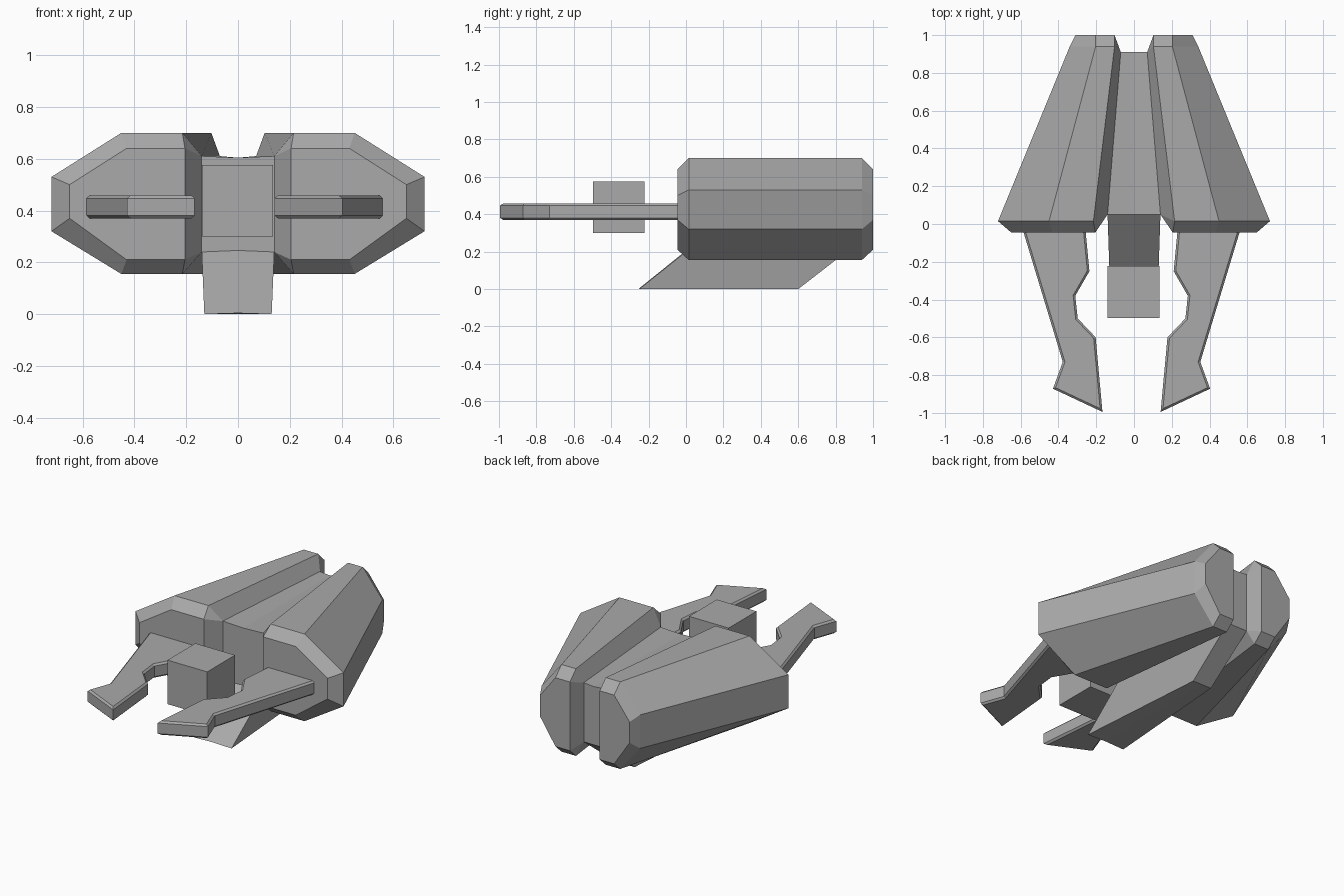
import bpy, bmesh
from mathutils import Vector

if "Cube" in bpy.data.objects:
    bpy.data.objects.remove(bpy.data.objects["Cube"])

grey = bpy.data.materials.new("hull grey")
grey.diffuse_color = (0.4, 0.4, 0.4, 1)
grey.use_nodes = True
grey.node_tree.nodes["Principled BSDF"].inputs["Base Color"].default_value = grey.diffuse_color


def finish(name, bm):
    bmesh.ops.remove_doubles(bm, verts=bm.verts, dist=0.0005)
    bmesh.ops.recalc_face_normals(bm, faces=bm.faces)
    mesh = bpy.data.meshes.new(name)
    bm.to_mesh(mesh)
    bm.free()
    mesh.materials.append(grey)
    ob = bpy.data.objects.new(name, mesh)
    bpy.context.collection.objects.link(ob)
    return ob


def face(bm, pts):
    # add a polygon, dropping corners that coincide
    clean = [p for i, p in enumerate(pts) if (Vector(p) - Vector(pts[i - 1])).length > 1e-5]
    bm.faces.new([bm.verts.new(p) for p in clean])


def pod_ring(y, xs, zs, inner_x, inner_y, inner_z):
    # six outer corners followed by two corners on the inner wall
    xi, xm, xo = xs
    z_top, z_up, z_low, z_bot = zs
    outer = [(xi, y, z_top), (xm, y, z_top), (xo, y, z_up),
             (xo, y, z_low), (xm, y, z_bot), (xi, y, z_bot)]
    return outer + [(inner_x, inner_y, inner_z[0]), (inner_x, inner_y, inner_z[1])][::-1]


# hull: two tapered pods with chamfered ends, joined by a waist and a raked keel
CAP_Z, BODY_Z = (0.64, 0.50, 0.37, 0.21), (0.70, 0.53, 0.32, 0.155)
INNER_Z = (0.61, 0.24)
rings = [
    pod_ring(-0.045, (0.205, 0.43, 0.65), CAP_Z, 0.205, -0.045, (0.64, 0.21)),
    pod_ring(0.015, (0.215, 0.45, 0.72), BODY_Z, 0.14, 0.05, INNER_Z),
    pod_ring(0.94, (0.103, 0.203, 0.34), BODY_Z, 0.07, 0.91, INNER_Z),
    pod_ring(1.0, (0.103, 0.203, 0.31), CAP_Z, 0.103, 1.0, (0.64, 0.21)),
]
bm = bmesh.new()
for r, (a, b) in enumerate(zip(rings, rings[1:])):
    for i in range(8):
        j = (i + 1) % 8
        if r == 1 and i == 6:
            continue  # the waist fills this opening
        face(bm, [a[i], a[j], b[j], b[i]])
face(bm, rings[0][:6])
face(bm, rings[-1][:6])

# waist and keel strip, from the outer edge to the centre line
front_top, front_low = rings[1][7], rings[1][6]
back_top, back_low = rings[2][7], rings[2][6]
keel_front, keel_back = (0.13, -0.25, 0), (0.065, 0.6, 0)
loop = [front_top, front_low, keel_front, keel_back, back_low, back_top]
dip = [-0.006, 0.006, 0.004, 0.0, 0.0, -0.006]
mid = [(0, p[1], p[2] + d) for p, d in zip(loop, dip)]
for i in range(6):
    j = (i + 1) % 6
    face(bm, [loop[i], loop[j], mid[j], mid[i]])
face(bm, [front_low, keel_front, keel_back, back_low])

# mirror the half hull
copy = bmesh.ops.duplicate(bm, geom=bm.verts[:] + bm.edges[:] + bm.faces[:])
for v in copy["geom"]:
    if isinstance(v, bmesh.types.BMVert):
        v.co.x = -v.co.x
finish("hull", bm)

# claws: flat plates with a small chamfer on the rims
CLAW = [(0.573, 0.0), (0.573, -0.04), (0.364, -0.73), (0.416, -0.872), (0.154, -0.995),
        (0.19, -0.60), (0.285, -0.50), (0.298, -0.38), (0.223, -0.25), (0.243, -0.04),
        (0.243, 0.0)]
for side, name in ((1, "right_claw"), (-1, "left_claw")):
    bm = bmesh.new()
    base = bm.faces.new([bm.verts.new((side * x - 0.013, y, 0.37)) for x, y in CLAW])
    top = bmesh.ops.extrude_face_region(bm, geom=[base])["geom"]
    for v in top:
        if isinstance(v, bmesh.types.BMVert):
            v.co.z = 0.458
    bmesh.ops.recalc_face_normals(bm, faces=bm.faces)
    rims = [e for e in bm.edges if abs(e.verts[0].co.z - e.verts[1].co.z) < 1e-5]
    bmesh.ops.bevel(bm, geom=rims, offset=0.011, segments=1, affect='EDGES')
    finish(name, bm)

# floating block between the claws
bm = bmesh.new()
bmesh.ops.create_cube(bm, size=1)
for v in bm.verts:
    v.co = (v.co.x * 0.275 - 0.002, v.co.y * 0.275 - 0.36, v.co.z * 0.275 + 0.4375)
finish("centre_block", bm)
